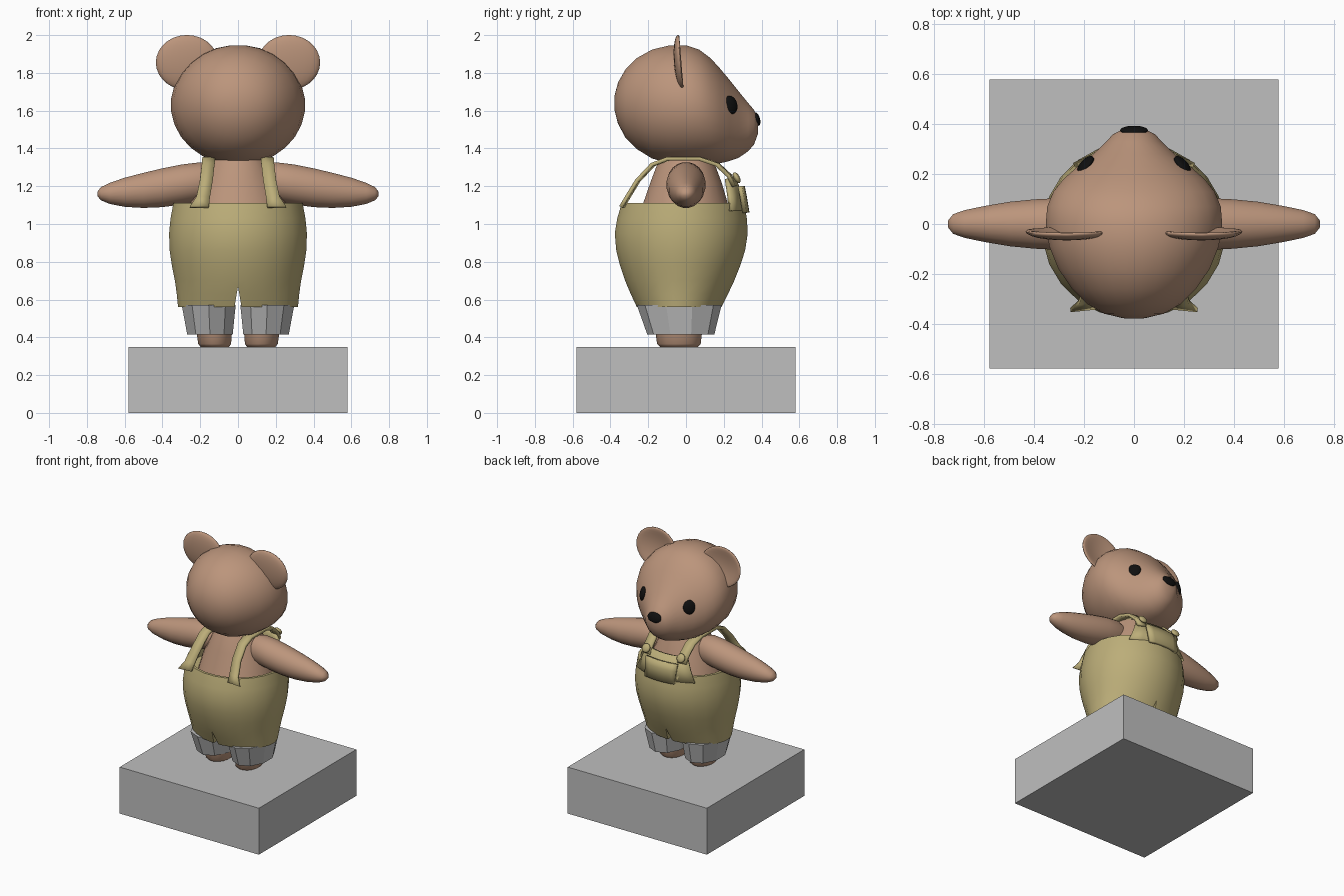
import bpy, bmesh, math
from mathutils import Vector

cube = bpy.data.objects.get("Cube")
if cube:
    bpy.data.objects.remove(cube, do_unlink=True)


def material(name, rgb):
    m = bpy.data.materials.new(name)
    m.use_nodes = True
    m.diffuse_color = (*rgb, 1)
    m.node_tree.nodes["Principled BSDF"].inputs["Base Color"].default_value = (*rgb, 1)
    return m


FUR = material("brown fur", (0.50, 0.30, 0.20))
CLOTH = material("olive cloth", (0.50, 0.42, 0.19))
GREY = material("light grey", (0.52, 0.52, 0.52))
BLACK = material("black", (0.005, 0.005, 0.005))


def finish(bm, name, mat, angle=40):
    bmesh.ops.recalc_face_normals(bm, faces=bm.faces)
    me = bpy.data.meshes.new(name)
    bm.to_mesh(me)
    bm.free()
    ob = bpy.data.objects.new(name, me)
    bpy.context.collection.objects.link(ob)
    me.materials.append(mat)
    if angle:
        bpy.ops.object.select_all(action='DESELECT')
        bpy.context.view_layer.objects.active = ob
        ob.select_set(True)
        bpy.ops.object.shade_smooth_by_angle(angle=math.radians(angle))
    return ob


def loft(name, rings, axis, mat, n=24, angle=40, mirror=False):
    """Elliptic rings (t, low a, high a, low b, high b) joined along an axis."""
    order = {'x': (2, 0, 1), 'y': (0, 2, 1), 'z': (0, 1, 2)}[axis]
    bm = bmesh.new()
    loops = []
    for t, a0, a1, b0, b1 in rings:
        loop = []
        for i in range(n):
            w = math.tau * (i + 0.5) / n
            p = ((a0 + a1 + (a1 - a0) * math.cos(w)) / 2,
                 (b0 + b1 + (b1 - b0) * math.sin(w)) / 2, t)
            loop.append(bm.verts.new([p[k] for k in order]))
        loops.append(loop)
    for p, q in zip(loops, loops[1:]):
        for i in range(n):
            j = (i + 1) % n
            bm.faces.new((p[i], p[j], q[j], q[i]))
    bm.faces.new(loops[0])
    bm.faces.new(loops[-1])
    if mirror:
        bmesh.ops.scale(bm, vec=(-1, 1, 1), verts=bm.verts)
    return finish(bm, name, mat, angle)


def ball(name, centre, radii, mat, turn=0, tilt=0, dish=0):
    bm = bmesh.new()
    bmesh.ops.create_uvsphere(bm, u_segments=24, v_segments=14, radius=1)
    for v in bm.verts:
        x, y, z = v.co
        if y > 0:
            y -= dish * max(0, 1 - x * x - z * z)
        v.co = Vector((x * radii[0], y * radii[1], z * radii[2]))
    ob = finish(bm, name, mat, 60)
    ob.location = centre
    ob.rotation_euler = (tilt, 0, turn)
    return ob


def ribbon(name, rows, thick, mat):
    """Strip of point rows, thickened."""
    bm = bmesh.new()
    grid = [[bm.verts.new(p) for p in row] for row in rows]
    for p, q in zip(grid, grid[1:]):
        for i in range(len(p) - 1):
            bm.faces.new((p[i], p[i + 1], q[i + 1], q[i]))
    ob = finish(bm, name, mat, 35)
    mod = ob.modifiers.new("thickness", 'SOLIDIFY')
    mod.thickness = thick
    mod.offset = 0
    return ob


# Plinth
bm = bmesh.new()
bmesh.ops.create_cube(bm, size=1)
bmesh.ops.scale(bm, vec=(1.16, 1.16, 0.35), verts=bm.verts)
bmesh.ops.translate(bm, vec=(0, 0, 0.175), verts=bm.verts)
finish(bm, "plinth", GREY, 0)

# Head: y, half width, bottom, top
head = [(-0.378, .04, 1.60, 1.68), (-0.36, .12, 1.53, 1.75), (-0.32, .19, 1.455, 1.82),
        (-0.26, .25, 1.395, 1.88), (-0.18, .305, 1.345, 1.925), (-0.09, .342, 1.32, 1.947),
        (0, .356, 1.312, 1.948), (.07, .35, 1.312, 1.925), (.13, .325, 1.314, 1.88),
        (.18, .285, 1.32, 1.825), (.23, .228, 1.332, 1.765), (.28, .165, 1.35, 1.702),
        (.33, .112, 1.385, 1.64), (.36, .085, 1.42, 1.605), (.38, .045, 1.475, 1.565)]
loft("head", [(y, -w, w, b, t) for y, w, b, t in head], 'y', FUR, 28, 60)
ball("nose", (0, .376, 1.555), (.056, .016, .036), BLACK, 0, .25)

# Torso
loft("torso", [(1.0, -.28, .28, -.27, .26), (1.12, -.25, .25, -.225, .22),
               (1.22, -.205, .205, -.19, .19), (1.30, -.17, .17, -.16, .16),
               (1.38, -.13, .13, -.12, .13)], 'z', FUR)

# Overalls: outside, over the rim, then down the inside
shell = [(.56, -.32, .32, -.262, .19), (.63, -.327, .327, -.295, .225),
         (.70, -.337, .337, -.325, .258), (.78, -.353, .353, -.352, .29),
         (.86, -.365, .365, -.372, .316), (.95, -.368, .368, -.38, .33),
         (1.03, -.36, .36, -.367, .325), (1.11, -.345, .345, -.343, .31),
         (1.11, -.325, .325, -.323, .29), (1.02, -.335, .335, -.34, .305)]
overalls = loft("overalls", shell, 'z', CLOTH)

# Crotch slit
bm = bmesh.new()
ends = [[bm.verts.new(p) for p in ((-.022, y, .54), (.022, y, .54), (0, y, .67))] for y in (-.6, .6)]
for i in range(3):
    j = (i + 1) % 3
    bm.faces.new((ends[0][i], ends[0][j], ends[1][j], ends[1][i]))
for e in ends:
    bm.faces.new(e)
cutter = finish(bm, "slit_cutter", CLOTH, 0)
cutter.hide_render = True
cutter.hide_set(True)
cut = overalls.modifiers.new("slit", 'BOOLEAN')
cut.operation = 'DIFFERENCE'
cut.object = cutter
cut.solver = 'EXACT'
overalls.modifiers.move(len(overalls.modifiers) - 1, 0)

# Bib and its pocket
def panel(z, half, y, bow):
    return [(half * k / 3, y - bow * (k / 3) ** 2, z) for k in range(-3, 4)]


ribbon("bib", [panel(1.07, .24, .305, .07), panel(1.15, .20, .288, .06),
               panel(1.24, .165, .255, .04)], .022, CLOTH)
ribbon("bib_pocket", [panel(1.06, .12, .325, .015), panel(1.15, .125, .31, .015),
                      panel(1.20, .13, .30, .015)], .022, CLOTH)

# Paired parts
strap = [(.205, -.335, 1.09, .05), (.185, -.305, 1.14, .036), (.168, -.25, 1.23, .034),
         (.158, -.17, 1.315, .034), (.155, -.09, 1.345, .034), (.155, .08, 1.345, .034),
         (.152, .17, 1.315, .034), (.148, .235, 1.255, .034), (.145, .262, 1.20, .032)]
arm = [(.10, -.07, .07, 1.15, 1.30), (.20, -.10, .10, 1.12, 1.328), (.30, -.105, .105, 1.102, 1.316),
       (.40, -.10, .10, 1.088, 1.296), (.50, -.09, .09, 1.084, 1.272), (.60, -.073, .073, 1.09, 1.246),
       (.68, -.056, .056, 1.106, 1.218), (.725, -.04, .04, 1.125, 1.196), (.745, -.015, .015, 1.148, 1.17)]
# Rings along x list z first
arm = [(x, b, t, lo, hi) for x, lo, hi, b, t in arm]
arm = [(x, lo, hi, b, t) for x, b, t, lo, hi in arm]
for side, s in (("left", -1), ("right", 1)):
    loft(side + "_arm", arm, 'y', FUR, 20, 60).rotation_euler = (0, 0, -s * math.pi / 2)
    ball(side + "_ear", (s * .27, -.03, 1.855), (.165, .034, .146), FUR, 0, .08, 1.4)
    ball(side + "_eye", (s * .195, .235, 1.63), (.046, .02, .05), BLACK, -s * .85, .2)
    ribbon(side + "_strap", [[(s * (x - w), y, z), (s * (x + w), y - .01, z)]
                             for x, y, z, w in strap], .02, CLOTH)
    ball(side + "_button", (s * .145, .268, 1.245), (.032, .016, .032), CLOTH, 0, .5)
    loft(side + "_cuff", [(.415, .022, .275, -.205, .15), (.57, .005, .305, -.26, .188)],
         'z', GREY, 10, 20, s < 0)
    loft(side + "_leg", [(.35, .045, .20, -.14, .065), (.365, .035, .212, -.155, .08),
                         (.43, .03, .222, -.165, .088)], 'z', FUR, 16, 60, s < 0)
